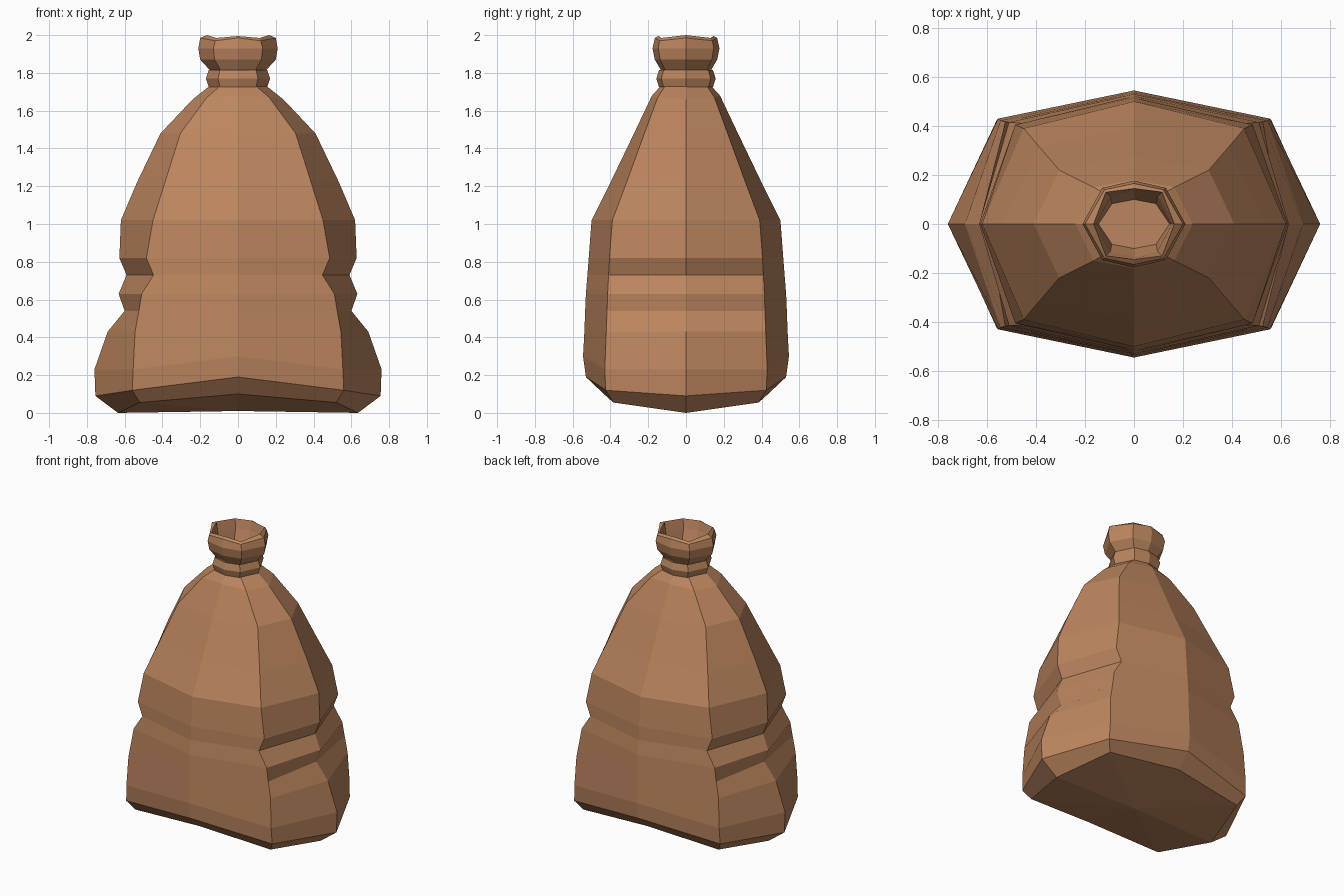
import bpy, bmesh

cloth = bpy.data.materials.new("brown sackcloth")
cloth.diffuse_color = (0.50, 0.235, 0.112, 1)


def octagon(xs, zs, xc, yc, zc, yf, zf):
    """Eight points from a side, a corner and a front point, mirrored in x and y."""
    return [(xs, 0, zs), (xc, yc, zc), (0, yf, zf), (-xc, yc, zc),
            (-xs, 0, zs), (-xc, -yc, zc), (0, -yf, zf), (xc, -yc, zc)]


def level(xs, yf, z):
    """Level octagon for the gathered neck."""
    return octagon(xs, z, xs * 0.62, yf * 0.83, z, yf, z)


def loft(name, rings, closed=False):
    bm = bmesh.new()
    loops = [[bm.verts.new(p) for p in r] for r in rings]
    pairs = list(zip(loops, loops[1:]))
    if closed:
        pairs.append((loops[-1], loops[0]))
    for a, b in pairs:
        for i in range(8):
            j = (i + 1) % 8
            bm.faces.new((a[i], a[j], b[j], b[i]))
    if not closed:
        # Bottom is a low fan, the last ring is the floor of the opening
        centre = bm.verts.new((0, 0, 0.01))
        for i in range(8):
            bm.faces.new((loops[0][(i + 1) % 8], loops[0][i], centre))
        bm.faces.new(loops[-1])
    bmesh.ops.recalc_face_normals(bm, faces=bm.faces)
    mesh = bpy.data.meshes.new(name)
    bm.to_mesh(mesh)
    bm.free()
    mesh.materials.append(cloth)
    ob = bpy.data.objects.new(name, mesh)
    bpy.context.collection.objects.link(ob)
    return ob


# Sagging body: side x, z | corner x, y, z | front y, z
body = [
    (0.635, 0.00, 0.52, 0.385, 0.055, 0.435, 0.10),
    (0.755, 0.09, 0.56, 0.425, 0.12, 0.53, 0.19),
    (0.76, 0.23, 0.555, 0.43, 0.23, 0.545, 0.30),
    (0.69, 0.43, 0.545, 0.422, 0.43, 0.538, 0.43),
    (0.60, 0.54, 0.525, 0.418, 0.54, 0.534, 0.54),
    (0.632, 0.63, 0.51, 0.415, 0.63, 0.53, 0.63),
    (0.59, 0.73, 0.447, 0.41, 0.73, 0.522, 0.73),
    (0.628, 0.82, 0.485, 0.405, 0.82, 0.515, 0.82),
    (0.62, 1.02, 0.45, 0.39, 1.02, 0.50, 1.02),
    (0.535, 1.22, 0.387, 0.315, 1.22, 0.40, 1.22),
    (0.41, 1.48, 0.305, 0.22, 1.48, 0.275, 1.48),
    (0.24, 1.66, 0.165, 0.15, 1.67, 0.18, 1.68),
]
# Pinched neck, flared mouth, lip, inner wall and floor
neck = [level(0.145, 0.13, 1.735), level(0.145, 0.13, 1.81),
        level(0.20, 0.165, 1.87), level(0.21, 0.177, 1.93),
        octagon(0.20, 1.985, 0.12, 0.14, 1.97, 0.165, 1.985),
        octagon(0.165, 2.0, 0.115, 0.13, 1.985, 0.145, 1.995),
        level(0.155, 0.135, 1.93), level(0.145, 0.10, 1.84)]
loft("sack", [octagon(*r) for r in body] + neck)

# Tie band round the neck
loft("neck_tie", [level(0.155, 0.143, 1.725), level(0.17, 0.157, 1.77),
                  level(0.155, 0.143, 1.815), level(0.135, 0.12, 1.77)], closed=True)
